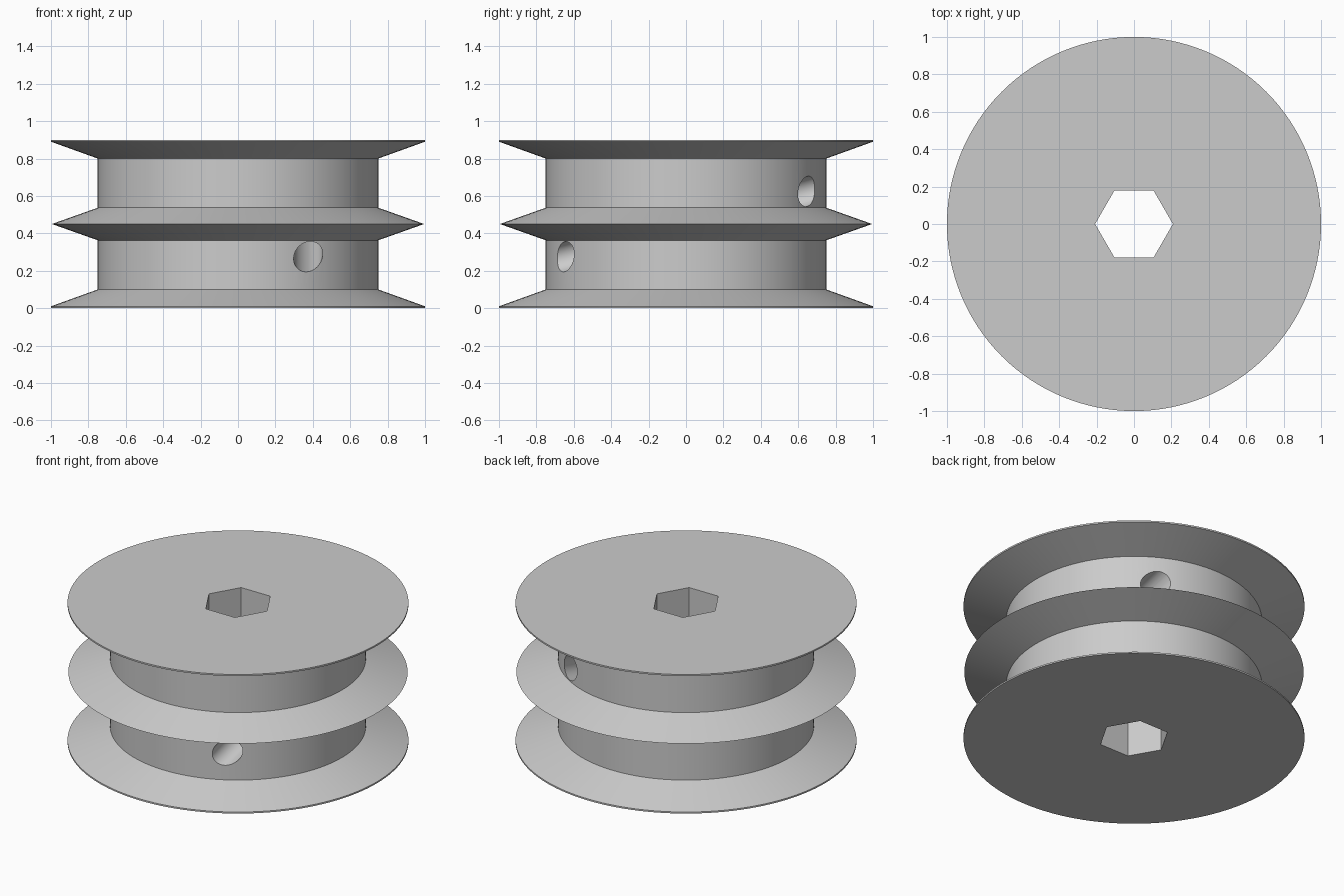
import bpy, bmesh
from math import cos, sin, pi, radians
from mathutils import Vector

if "Cube" in bpy.data.objects:
    bpy.data.objects.remove(bpy.data.objects["Cube"])

SEGMENTS = 128
HEIGHT = 0.9
MID = HEIGHT / 2
HUB, RIM, RIDGE = 0.75, 1.0, 0.995

grey = bpy.data.materials.new("light grey")
grey.use_nodes = True
grey.diffuse_color = (0.6, 0.6, 0.6, 1)
grey.node_tree.nodes["Principled BSDF"].inputs["Base Color"].default_value = (0.6, 0.6, 0.6, 1)


def new_object(name, bm):
    mesh = bpy.data.meshes.new(name)
    bmesh.ops.recalc_face_normals(bm, faces=bm.faces)
    bm.to_mesh(mesh)
    bm.free()
    mesh.materials.append(grey)
    ob = bpy.data.objects.new(name, mesh)
    bpy.context.collection.objects.link(ob)
    return ob


def cylinder_between(name, start, end, radius, sides):
    """Cutter running from start to end."""
    axis = Vector(end) - Vector(start)
    bm = bmesh.new()
    bmesh.ops.create_cone(bm, cap_ends=True, segments=sides, radius1=radius,
                          radius2=radius, depth=axis.length)
    ob = new_object(name, bm)
    ob.rotation_mode = 'QUATERNION'
    ob.rotation_quaternion = axis.to_track_quat('Z', 'Y')
    ob.location = (Vector(start) + Vector(end)) / 2
    ob.hide_render = True
    return ob


# Double-groove pulley: lower half profile mirrored about the middle ridge
half = [(RIM, 0), (RIM, 0.01), (HUB, 0.1), (HUB, 0.363)]
profile = half + [(RIDGE, MID)] + [(r, HEIGHT - z) for r, z in reversed(half)]
bm = bmesh.new()
rings = []
for r, z in profile:
    rings.append([bm.verts.new((r * cos(2 * pi * i / SEGMENTS), r * sin(2 * pi * i / SEGMENTS), z))
                  for i in range(SEGMENTS)])
for low, high in zip(rings, rings[1:]):
    for i in range(SEGMENTS):
        j = (i + 1) % SEGMENTS
        bm.faces.new((low[i], low[j], high[j], high[i]))
bm.faces.new(rings[0])
bm.faces.new(rings[-1])
pulley = new_object("double_groove_pulley", bm)

# Hexagonal shaft hole, with a corner on the x axis
shaft = cylinder_between("shaft_cutter", (0, 0, -0.2), (0, 0, HEIGHT + 0.2), 0.208, 6)
shaft.rotation_quaternion = (cos(radians(15)), 0, 0, sin(radians(15)))

# Slanted cord hole joining the lower groove at the front to the upper one at the back
rise, run = 0.175, 0.65
reach = 1.25
cord = cylinder_between("cord_hole_cutter",
                        (0.375, -run * reach, MID - rise * reach),
                        (0.375, run * reach, MID + rise * reach), 0.0775, 48)

for cutter in (shaft, cord):
    mod = pulley.modifiers.new(cutter.name, 'BOOLEAN')
    mod.operation = 'DIFFERENCE'
    mod.solver = 'EXACT'
    mod.object = cutter

# Bake the cuts, then drop the cutters
bpy.context.view_layer.objects.active = pulley
for ob in bpy.context.selected_objects:
    ob.select_set(False)
pulley.select_set(True)
for mod in list(pulley.modifiers):
    bpy.ops.object.modifier_apply(modifier=mod.name)
for cutter in (shaft, cord):
    bpy.data.objects.remove(cutter)
bpy.ops.object.shade_smooth_by_angle(angle=radians(15))
